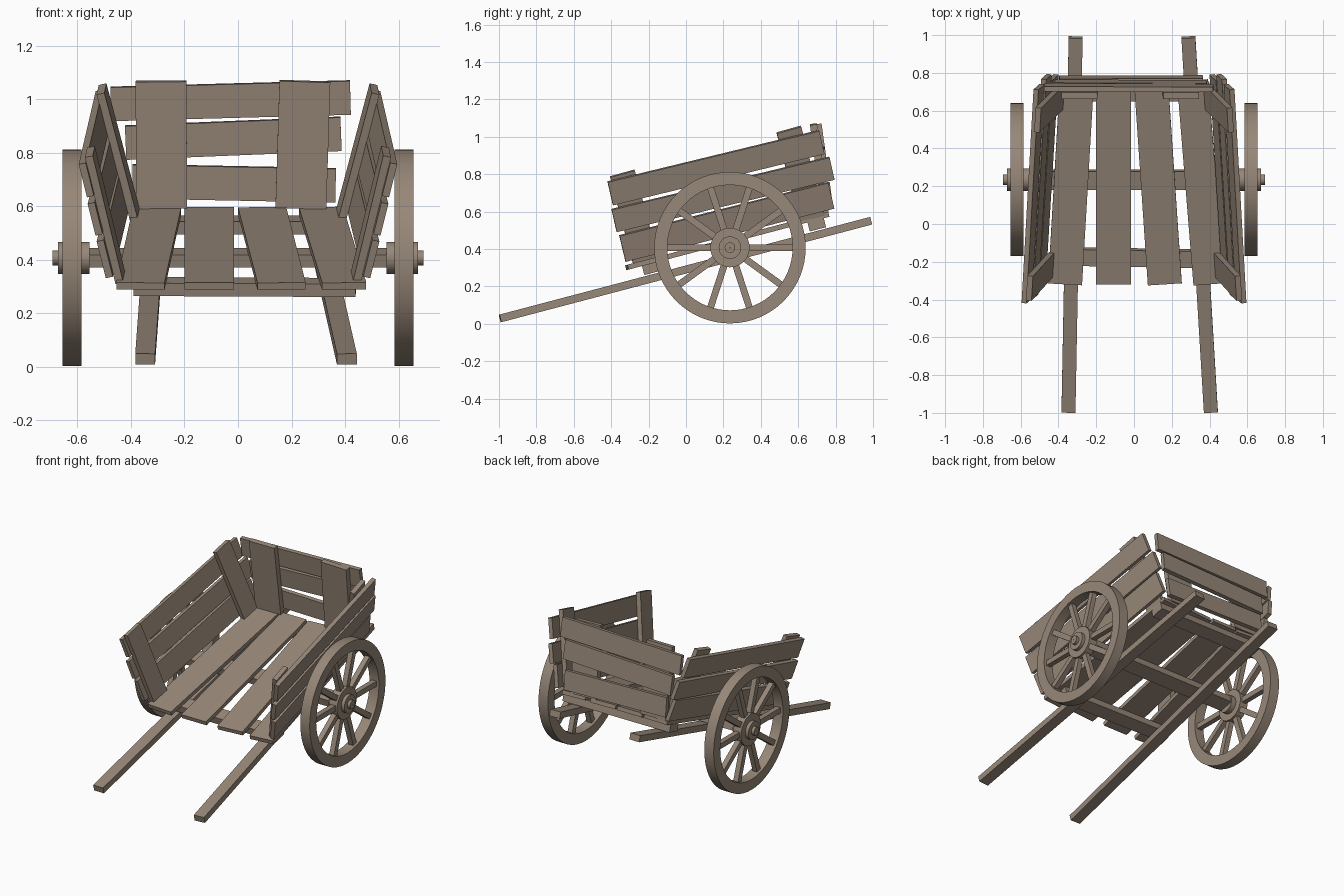
import bpy, bmesh, math
from mathutils import Matrix, Vector

if "Cube" in bpy.data.objects:
    bpy.data.objects.remove(bpy.data.objects["Cube"], do_unlink=True)

wood = bpy.data.materials.new("weathered wood")
wood.use_nodes = True
WOOD = (0.31, 0.245, 0.19, 1)
wood.diffuse_color = WOOD
wood.node_tree.nodes["Principled BSDF"].inputs["Base Color"].default_value = WOOD

AXLE = Vector((0, 0.235, 0.407))
# Cart bed frame: tilted about the axle
TILT = Matrix.Translation(AXLE) @ Matrix.Rotation(math.radians(14.76), 4, 'X')


def finish(name, bm, matrix, smooth=False):
    bmesh.ops.recalc_face_normals(bm, faces=bm.faces)
    bm.transform(matrix)
    mesh = bpy.data.meshes.new(name)
    bm.to_mesh(mesh)
    bm.free()
    mesh.materials.append(wood)
    obj = bpy.data.objects.new(name, mesh)
    bpy.context.collection.objects.link(obj)
    if smooth:
        bpy.ops.object.select_all(action='DESELECT')
        obj.select_set(True)
        bpy.context.view_layer.objects.active = obj
        bpy.ops.object.shade_smooth_by_angle(angle=math.radians(35))
    return obj


def add_bar(bm, start, end, across, width, thick):
    """Box running from start to end, its width lying towards 'across'."""
    start, end = Vector(start), Vector(end)
    run = end - start
    x = run.normalized()
    z = x.cross(Vector(across)).normalized()
    y = z.cross(x)
    m = Matrix((x * run.length, y * width, z * thick)).transposed().to_4x4()
    bmesh.ops.create_cube(bm, size=1, matrix=Matrix.Translation((start + end) / 2) @ m)


def plank(name, start, end, across, width, thick):
    bm = bmesh.new()
    add_bar(bm, start, end, across, width, thick)
    finish(name, bm, TILT)


def lathe(bm, profile, steps=48):
    """Closed (x, radius) outline turned around the x axis."""
    rings = []
    for i in range(steps):
        a = 2 * math.pi * i / steps
        rings.append([bm.verts.new((x, r * math.cos(a), r * math.sin(a))) for x, r in profile])
    n = len(profile)
    for i in range(steps):
        p, q = rings[i], rings[(i + 1) % steps]
        for j in range(n):
            k = (j + 1) % n
            bm.faces.new((p[j], p[k], q[k], q[j]))


# Wheels
for side, label in ((1, "left"), (-1, "right")):
    place = Matrix.Translation(AXLE + Vector((side * 0.62, 0, 0))) @ Matrix.Scale(side, 4, (1, 0, 0))

    bm = bmesh.new()
    lathe(bm, [(-0.035, 0.335), (-0.035, 0.405), (0.035, 0.405), (0.035, 0.335)], 64)
    finish(label + "_wheel_rim", bm, place, True)

    bm = bmesh.new()
    lathe(bm, [(-0.065, 0.01), (-0.065, 0.06), (-0.03, 0.06), (-0.03, 0.105), (0.03, 0.105),
               (0.03, 0.06), (0.053, 0.06), (0.053, 0.028), (0.073, 0.028), (0.073, 0.002)])
    finish(label + "_wheel_hub", bm, place, True)

    bm = bmesh.new()
    for i in range(10):
        a = math.radians(36 * i)
        d = Vector((0, math.cos(a), math.sin(a)))
        add_bar(bm, d * 0.08, d * 0.345, (1, 0, 0), 0.035, 0.036)
    finish(label + "_wheel_spokes", bm, place)

# Axle and cross beams under the floor
plank("axle", (-0.6, 0, 0), (0.6, 0, 0), (0, 1, 0), 0.1, 0.05)
plank("front_beam", (-0.39, -0.42, 0), (0.44, -0.435, 0), (0, 1, 0), 0.09, 0.05)
plank("back_beam", (-0.4, 0.48, 0), (0.4, 0.48, 0), (0, 1, 0), 0.09, 0.05)

# Shafts
for label, front_x, back_x in (("right", -0.347, -0.309), ("left", 0.407, 0.288)):
    plank(label + "_shaft", (front_x, -1.285, -0.053), (back_x, 0.765, -0.053), (1, 0, 0), 0.074, 0.042)

# Floor boards, slightly crooked
for i, (front_x, back_x, width) in enumerate(
        ((-0.365, -0.302, 0.18), (-0.108, -0.108, 0.185), (0.163, 0.09, 0.18), (0.397, 0.31, 0.165))):
    plank(f"floor_board_{i + 1}", (front_x, -0.56, 0.038), (back_x, 0.55, 0.038), (1, 0, 0), width, 0.027)


# Side walls leaning outwards, closer together at the back
def wall_x(u, w):
    t = (u + 0.55) / 1.15
    return 0.45 - 0.07 * t + (0.23 + 0.03 * t) * w


SIDE_PLANKS = ((-0.557, 0.142, 0.594, 0.133, 0.145),
               (-0.562, 0.298, 0.635, 0.272, 0.125),
               (-0.545, 0.444, 0.618, 0.421, 0.13))
for side, label in ((1, "left"), (-1, "right")):
    lean = (side * 0.245, 0, 1)
    for i, (u0, w0, u1, w1, width) in enumerate(SIDE_PLANKS):
        plank(f"{label}_side_plank_{i + 1}", (side * (wall_x(u0, w0) + 0.015), u0, w0),
              (side * (wall_x(u1, w1) + 0.015), u1, w1), lean, width, 0.027)
    for end, u in (("front", -0.455), ("back", 0.465)):
        plank(f"{label}_{end}_batten", (side * (wall_x(u, 0.04) - 0.014), u, 0.04),
              (side * (wall_x(u, 0.53) - 0.014), u, 0.53),
              (-side * 0.06, 1, 0), 0.135, 0.03)


# Tailboard leaning slightly backwards
def tail_u(w):
    return 0.535 + 0.12 * w


for label, x0, x1 in (("right", -0.285, -0.288), ("left", 0.235, 0.25)):
    plank(label + "_tail_batten", (x0, tail_u(0.05), 0.05), (x1, tail_u(0.525), 0.525), (1, 0, 0), 0.19, 0.035)
for i, (x0, w0, x1, w1) in enumerate(((-0.395, 0.142, 0.365, 0.127),
                                      (-0.42, 0.287, 0.385, 0.32),
                                      (-0.475, 0.432, 0.42, 0.456))):
    plank(f"tail_plank_{i + 1}", (x0, tail_u(w0) + 0.032, w0), (x1, tail_u(w1) + 0.032, w1),
          (0, 0.12, 1), 0.127, 0.027)
